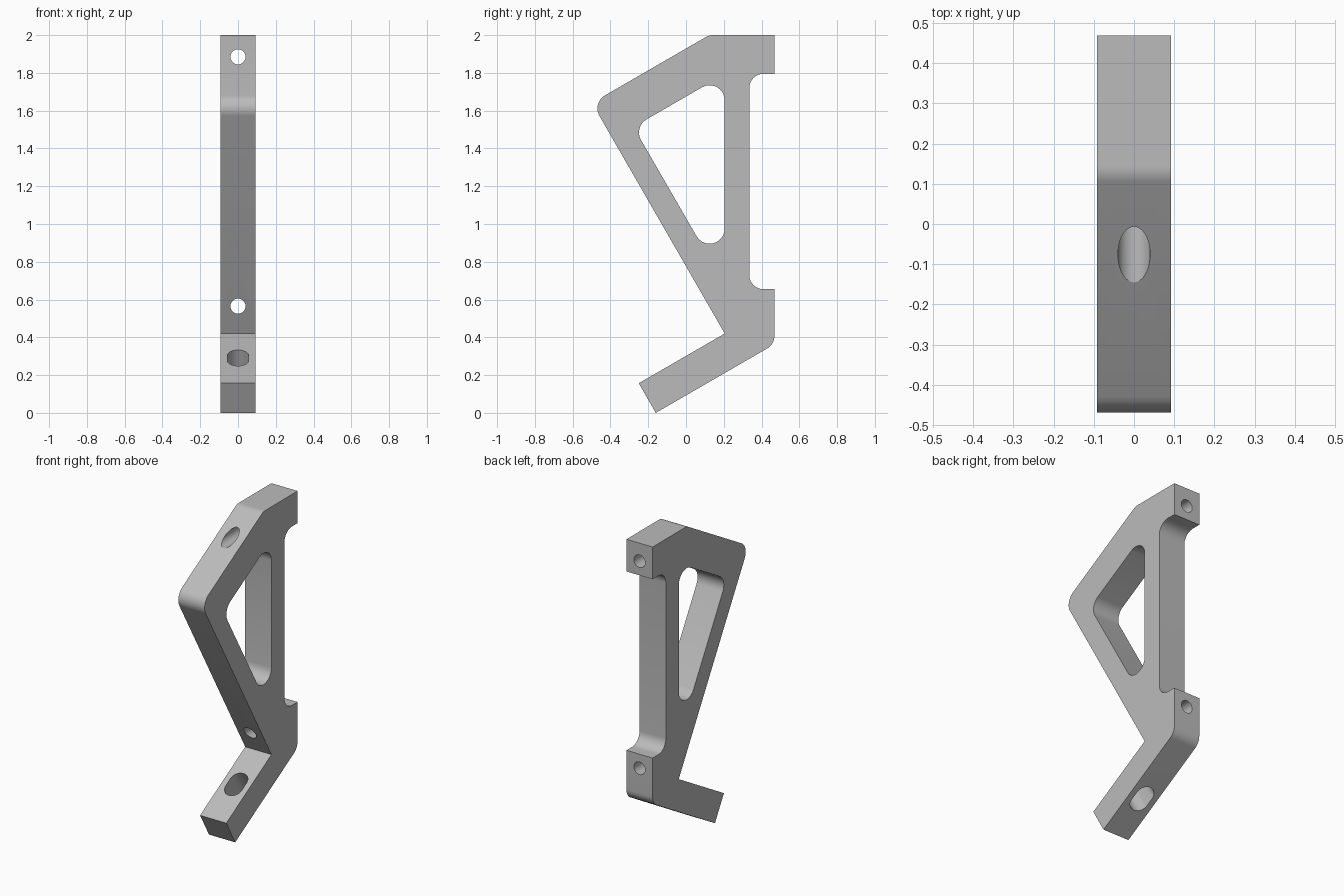
import bpy, bmesh, math
from mathutils import Vector, Matrix

cube = bpy.data.objects.get("Cube")
if cube:
    bpy.data.objects.remove(cube, do_unlink=True)

grey = bpy.data.materials.new("plain grey")
grey.use_nodes = True
COLOR = (0.5, 0.5, 0.5, 1)
grey.diffuse_color = COLOR
grey.node_tree.nodes["Principled BSDF"].inputs["Base Color"].default_value = COLOR


def rounded(corners, steps=10):
    """Outline from (u, v, radius) corners, each rounded by its radius."""
    out = []
    for i, (u, v, r) in enumerate(corners):
        p = Vector((u, v))
        if r == 0:
            out.append(p)
            continue
        a = (Vector(corners[i - 1][:2]) - p).normalized()
        b = (Vector(corners[(i + 1) % len(corners)][:2]) - p).normalized()
        half = a.angle(b) / 2
        centre = p + (a + b).normalized() * r / math.sin(half)
        start = p + a * r / math.tan(half) - centre
        end = p + b * r / math.tan(half) - centre
        sweep = start.angle(end)
        for k in range(steps + 1):
            t = k / steps
            out.append(centre + (start * math.sin((1 - t) * sweep)
                                 + end * math.sin(t * sweep)) / math.sin(sweep))
    return out


def prism(name, corners, depth, u_axis, v_axis, origin=(0, 0, 0)):
    """Extrude a rounded outline evenly to both sides of its plane."""
    u, v, o = Vector(u_axis), Vector(v_axis), Vector(origin)
    w = u.cross(v).normalized()
    bm = bmesh.new()
    face = bm.faces.new([bm.verts.new(o + u * p.x + v * p.y - w * depth)
                         for p in rounded(corners)])
    grown = bmesh.ops.extrude_face_region(bm, geom=[face])["geom"]
    bmesh.ops.translate(bm, vec=w * depth * 2,
                        verts=[g for g in grown if isinstance(g, bmesh.types.BMVert)])
    bmesh.ops.remove_doubles(bm, verts=bm.verts, dist=1e-5)
    bmesh.ops.recalc_face_normals(bm, faces=bm.faces)
    mesh = bpy.data.meshes.new(name)
    bm.to_mesh(mesh)
    bm.free()
    mesh.materials.append(grey)
    obj = bpy.data.objects.new(name, mesh)
    bpy.context.collection.objects.link(obj)
    return obj


def box(w, h, r):
    return [(-w, -h, r), (w, -h, r), (w, h, r), (-w, h, r)]


X, Y, Z = (1, 0, 0), (0, 1, 0), (0, 0, 1)

# Bracket side profile: angled foot, diagonal strut, top arm, two back lugs
body = prism("bracket", [
    (0.468, 2, 0), (0.468, 1.795, 0), (0.335, 1.795, 0.075),
    (0.335, 0.655, 0.075), (0.468, 0.655, 0), (0.468, 0.363, 0.075),
    (-0.16, 0, 0), (-0.25, 0.157, 0), (0.205, 0.42, 0),
    (-0.498, 1.641, 0.08), (0.123, 2, 0.075)], 0.0925, Y, Z)

# Cutters: triangular window, two bolt holes, slot through the foot
s, c = math.sin(math.radians(30)), math.cos(math.radians(30))
cutters = [
    prism("window_cutter", [(0.205, 1.793, 0.08), (0.205, 0.677, 0.08),
                            (-0.278, 1.514, 0.08)], 0.3, Y, Z),
    prism("upper_hole_cutter", box(0.04, 0.04, 0.04), 1, X, Z, (0, 0, 1.885)),
    prism("lower_hole_cutter", box(0.04, 0.04, 0.04), 1, X, Z, (0, 0, 0.565)),
    prism("foot_slot_cutter", box(0.056, 0.084, 0.056), 0.2, X, (0, c, s),
          (0, 0.027, 0.212)),
]
for cutter in cutters:
    cutter.hide_render = True
    mod = body.modifiers.new(cutter.name, "BOOLEAN")
    mod.operation = "DIFFERENCE"
    mod.solver = "EXACT"
    mod.object = cutter

# Bake the cuts and drop the cutters
bpy.context.view_layer.update()
graph = bpy.context.evaluated_depsgraph_get()
body_mesh = bpy.data.meshes.new_from_object(body.evaluated_get(graph))
body.modifiers.clear()
body.data = body_mesh
for cutter in cutters:
    bpy.data.objects.remove(cutter, do_unlink=True)

bpy.ops.object.select_all(action="DESELECT")
body.select_set(True)
bpy.context.view_layer.objects.active = body
bpy.ops.object.shade_smooth_by_angle(angle=math.radians(25))
